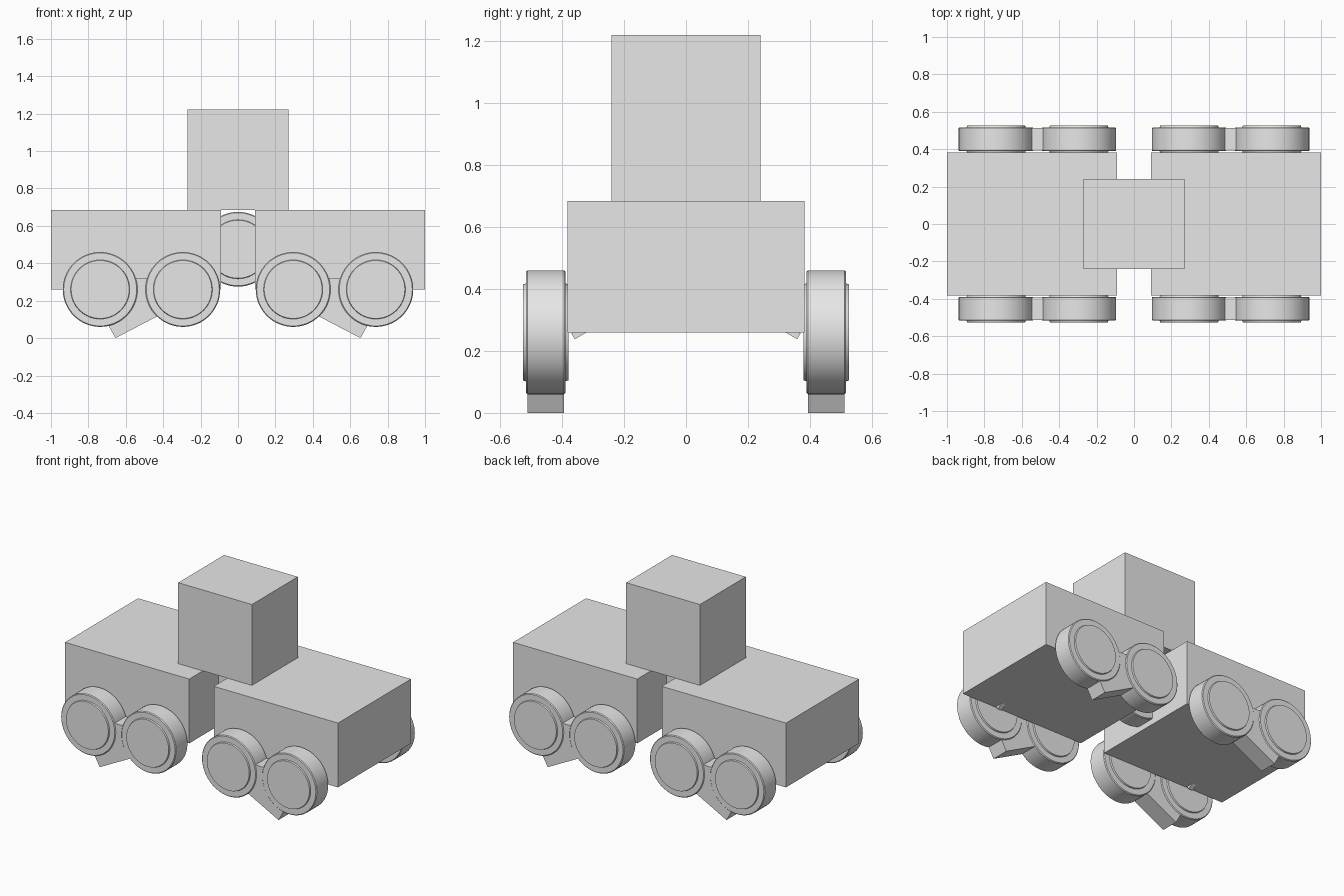
import bpy, bmesh, math
from mathutils import Matrix, Vector

old = bpy.data.objects.get("Cube")
if old:
    bpy.data.objects.remove(old, do_unlink=True)

grey = bpy.data.materials.new("plain_grey")
grey.use_nodes = True
grey.diffuse_color = (0.8, 0.8, 0.8, 1)
grey.node_tree.nodes["Principled BSDF"].inputs["Base Color"].default_value = (0.8, 0.8, 0.8, 1)


def finish(name, bm, smooth=False):
    bmesh.ops.recalc_face_normals(bm, faces=bm.faces)
    mesh = bpy.data.meshes.new(name)
    bm.to_mesh(mesh)
    bm.free()
    mesh.materials.append(grey)
    obj = bpy.data.objects.new(name, mesh)
    bpy.context.collection.objects.link(obj)
    if smooth:
        bpy.ops.object.select_all(action='DESELECT')
        obj.select_set(True)
        bpy.context.view_layer.objects.active = obj
        bpy.ops.object.shade_smooth_by_angle(angle=math.radians(35))
    return obj


def box(name, center, size, tilt=0.0):
    """Box, optionally tilted around the x axis."""
    bm = bmesh.new()
    matrix = (Matrix.Translation(center) @ Matrix.Rotation(tilt, 4, 'X')
              @ Matrix.Diagonal((*size, 1)))
    bmesh.ops.create_cube(bm, size=1, matrix=matrix)
    return finish(name, bm)


def wheel(name, center):
    """Lathe a tyre with a raised disc on each side, around the y axis."""
    half = [(0, 0.073), (0.155, 0.073), (0.158, 0.064), (0.195, 0.064), (0.2, 0.059)]
    profile = half + [(r, -y) for r, y in reversed(half)]
    bm = bmesh.new()
    verts = [bm.verts.new((r, y, 0)) for r, y in profile]
    edges = [bm.edges.new(pair) for pair in zip(verts, verts[1:])]
    bmesh.ops.spin(bm, geom=verts + edges, cent=(0, 0, 0), axis=(0, 1, 0),
                   angle=math.tau, steps=64)
    bmesh.ops.remove_doubles(bm, verts=bm.verts, dist=0.0001)
    bmesh.ops.translate(bm, verts=bm.verts, vec=center)
    return finish(name, bm, smooth=True)


def plate(name, outline, y, thickness):
    """Extrude an x-z outline along y."""
    bm = bmesh.new()
    face = bm.faces.new([bm.verts.new((x, y - thickness / 2, z)) for x, z in outline])
    moved = bmesh.ops.extrude_face_region(bm, geom=[face])["geom"]
    bmesh.ops.translate(bm, vec=(0, thickness, 0),
                        verts=[v for v in moved if isinstance(v, bmesh.types.BMVert)])
    return finish(name, bm)


# Upper block and central pivot
box("cabin", (0, 0, 0.953), (0.54, 0.48, 0.536))
wheel("pivot_joint", (0, 0, 0.475))

# Wheel carrier: a level bar joined to a sloping foot
carrier = [(0.295, 0.32), (0.735, 0.32), (0.735, 0.143), (0.655, 0.0), (0.30, 0.185)]
wheel_y = 0.453

for sx, side in ((1, "left"), (-1, "right")):
    box(f"{side}_body", (sx * 0.545, 0, 0.472), (0.91, 0.764, 0.426))
    for sy, end in ((-1, "front"), (1, "back")):
        tag = f"{side}_{end}"
        wheel(f"{tag}_inner_wheel", (sx * 0.295, sy * wheel_y, 0.26))
        wheel(f"{tag}_outer_wheel", (sx * 0.737, sy * wheel_y, 0.26))
        plate(f"{tag}_carrier", [(sx * x, z) for x, z in carrier], sy * wheel_y, 0.118)
        # Small tilted pin just showing under the body
        box(f"{tag}_pin", (sx * 0.737, sy * 0.343, 0.26), (0.03, 0.05, 0.022),
            tilt=-sy * math.radians(30))
